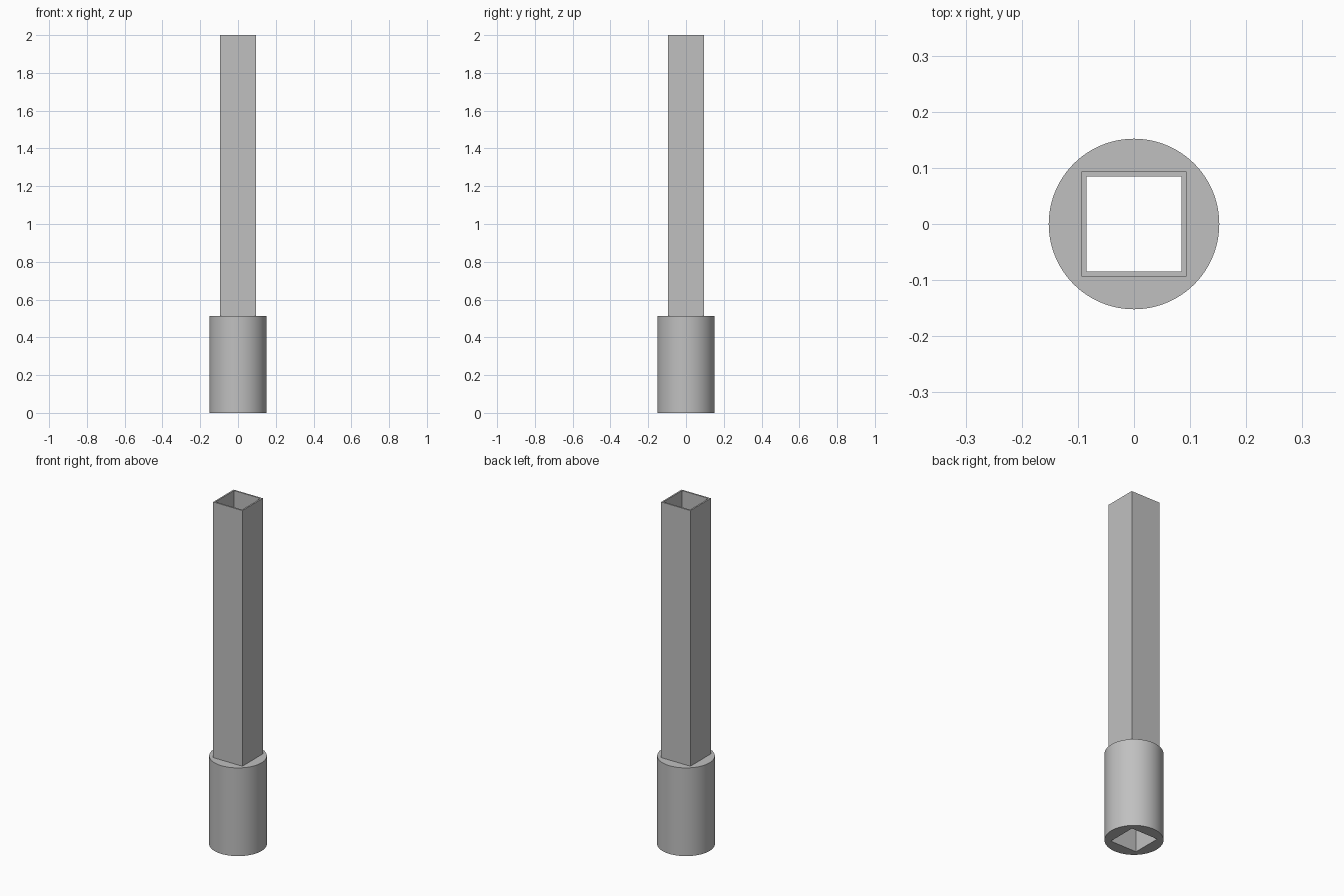
import bpy
import bmesh
from math import cos, sin, pi, radians

cube = bpy.data.objects.get("Cube")
if cube:
    bpy.data.objects.remove(cube, do_unlink=True)

COLLAR_RADIUS, COLLAR_TOP = 0.152, 0.513
TUBE_HALF, BORE_HALF, TUBE_TOP = 0.094, 0.085, 2.0

grey = bpy.data.materials.new("steel grey")
grey.use_nodes = True
colour = (0.53, 0.53, 0.53, 1)
grey.diffuse_color = colour
grey.node_tree.nodes["Principled BSDF"].inputs["Base Color"].default_value = colour


def circle(radius):
    return lambda a: radius


def square(half):
    return lambda a: half / max(abs(cos(a)), abs(sin(a)))


def hollow_part(name, outer, inner, bottom, top, sides):
    """Upright sleeve between two outlines, each given as radius by angle."""
    bm = bmesh.new()
    angles = [pi / 4 + 2 * pi * i / sides for i in range(sides)]
    loops = [[bm.verts.new((r(a) * cos(a), r(a) * sin(a), z)) for a in angles]
             for r, z in ((outer, bottom), (outer, top), (inner, top), (inner, bottom))]
    for k in range(4):
        lower, upper = loops[k], loops[(k + 1) % 4]
        for i in range(sides):
            j = (i + 1) % sides
            bm.faces.new((lower[i], lower[j], upper[j], upper[i]))
    bmesh.ops.recalc_face_normals(bm, faces=bm.faces)
    mesh = bpy.data.meshes.new(name)
    bm.to_mesh(mesh)
    bm.free()
    mesh.materials.append(grey)
    obj = bpy.data.objects.new(name, mesh)
    bpy.context.collection.objects.link(obj)
    return obj


# Round collar with a square bore
collar = hollow_part("collar", circle(COLLAR_RADIUS), square(BORE_HALF), 0, COLLAR_TOP, 96)
bpy.ops.object.select_all(action="DESELECT")
collar.select_set(True)
bpy.context.view_layer.objects.active = collar
bpy.ops.object.shade_smooth_by_angle(angle=radians(30))

# Thin-walled square tube standing on the collar
hollow_part("square_tube", square(TUBE_HALF), square(BORE_HALF), COLLAR_TOP, TUBE_TOP, 4)
